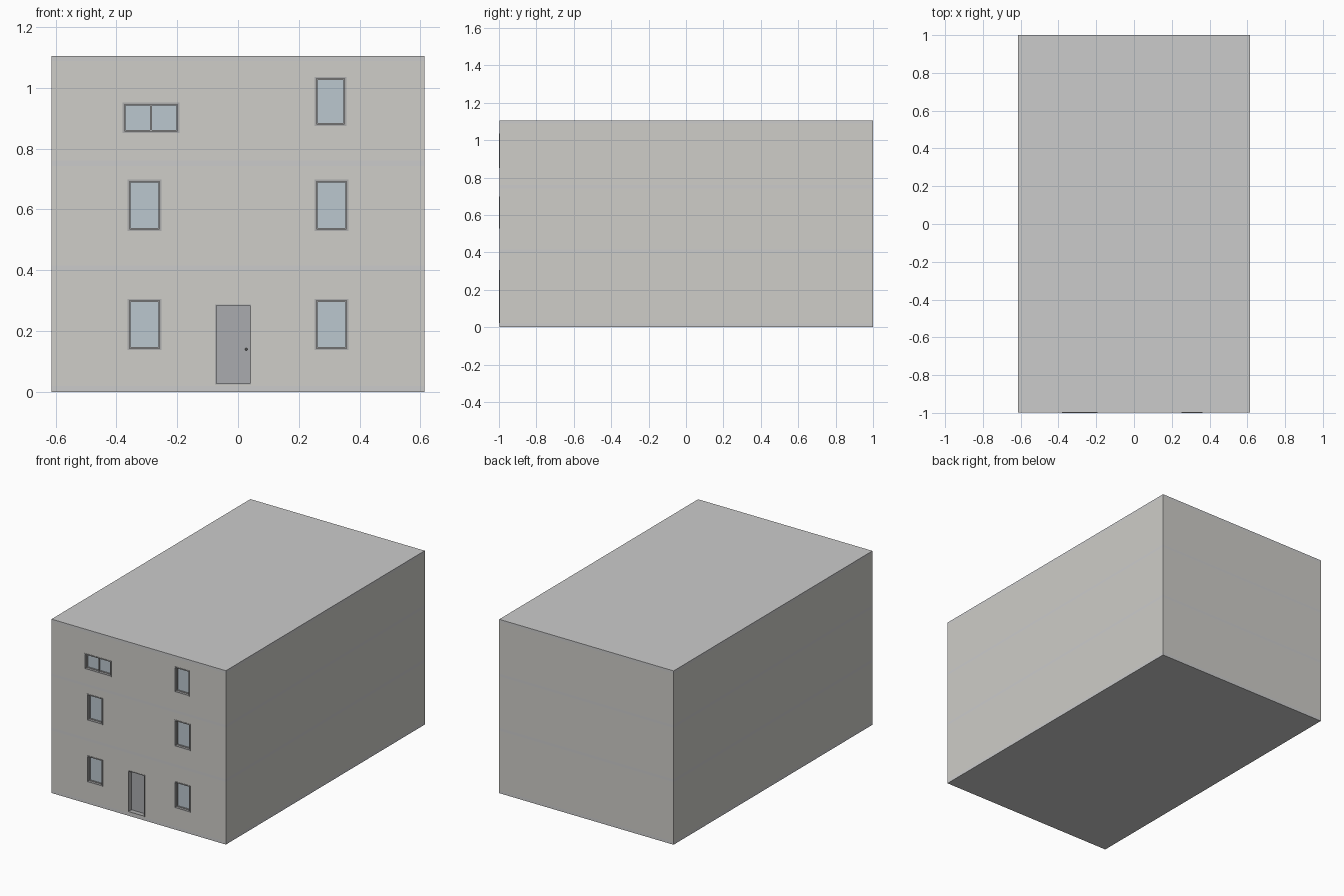
import bpy, bmesh

if "Cube" in bpy.data.objects:
    bpy.data.objects.remove(bpy.data.objects["Cube"])

W, D = 0.613, 1.0                      # half width, half depth
FRONT = -0.997                         # wall face; window frames stand proud to -1
T = 0.045                              # wall thickness
SLABS = [(0, 0.02), (0.398, 0.416), (0.743, 0.76), (1.088, 1.105)]


def material(name, rgb):
    m = bpy.data.materials.new(name)
    m.diffuse_color = (*rgb, 1)
    m.use_nodes = True
    m.node_tree.nodes["Principled BSDF"].inputs["Base Color"].default_value = m.diffuse_color
    return m


WALL = material("plaster", (0.62, 0.61, 0.58))
SLAB = material("concrete", (0.56, 0.56, 0.55))
FRAME = material("frame_grey", (0.42, 0.42, 0.42))
GLASS = material("glass_blue", (0.50, 0.57, 0.62))
DOOR = material("door_grey", (0.40, 0.41, 0.43))
METAL = material("dark_metal", (0.15, 0.15, 0.15))


def boxes(name, spans, mat=None):
    """One object made of boxes given as (x0, x1, y0, y1, z0, z1)."""
    bm = bmesh.new()
    for x0, x1, y0, y1, z0, z1 in spans:
        vs = bmesh.ops.create_cube(bm, size=1)["verts"]
        for v in vs:
            v.co = (x0 if v.co.x < 0 else x1,
                    y0 if v.co.y < 0 else y1,
                    z0 if v.co.z < 0 else z1)
    me = bpy.data.meshes.new(name)
    bm.to_mesh(me)
    bm.free()
    ob = bpy.data.objects.new(name, me)
    bpy.context.collection.objects.link(ob)
    if mat:
        me.materials.append(mat)
    return ob


def border(x0, x1, z0, z1, w, y0, y1):
    """Four bars of a rectangular frame."""
    return [(x0, x0 + w, y0, y1, z0, z1), (x1 - w, x1, y0, y1, z0, z1),
            (x0 + w, x1 - w, y0, y1, z0, z0 + w), (x0 + w, x1 - w, y0, y1, z1 - w, z1)]


# Openings per storey: x0, x1, z0, z1
left, right = (-0.363, -0.252), (0.252, 0.363)
windows = [[(*left, 0.137, 0.306), (*right, 0.137, 0.306)],
           [(*left, 0.529, 0.698), (*right, 0.529, 0.698)],
           [(-0.38, -0.193, 0.851, 0.951), (0.252, 0.357, 0.874, 1.036)]]
door = (-0.075, 0.043, 0.024, 0.288)

# Floor and roof slabs
for i, (z0, z1) in enumerate(SLABS):
    boxes(f"slab_{i}", [(-W, W, FRONT, D, z0, z1)], SLAB)

# Storey walls, with the front wall cut for its openings
for i in range(3):
    z0, z1 = SLABS[i][1], SLABS[i + 1][0]
    boxes(f"side_and_back_walls_{i}",
          [(-W, -W + T, FRONT + T, D, z0, z1), (W - T, W, FRONT + T, D, z0, z1),
           (-W + T, W - T, D - T, D, z0, z1)], WALL)
    front = boxes(f"front_wall_{i}", [(-W, W, FRONT, FRONT + T, z0, z1)], WALL)
    holes = windows[i] + ([door] if i == 0 else [])
    cutter = boxes(f"opening_cutter_{i}",
                   [(a, b, FRONT - 0.1, FRONT + 0.1, c, d) for a, b, c, d in holes])
    cutter.hide_render = True
    cutter.hide_viewport = True
    cut = front.modifiers.new("openings", "BOOLEAN")
    cut.operation = "DIFFERENCE"
    cut.object = cutter

# Windows: outer frame, inner sash and glass
for i, storey in enumerate(windows):
    for side, (a, b, c, d) in zip(("left", "right"), storey):
        f, s = 0.006, 0.004
        bars = border(a, b, c, d, f, -1.0, FRONT + 0.04)
        bars += border(a + f, b - f, c + f, d - f, s, FRONT + 0.012, FRONT + 0.032)
        if b - a > 0.15:               # wide window has a centre mullion
            m = (a + b) / 2
            bars.append((m - 0.003, m + 0.003, FRONT + 0.008, FRONT + 0.032, c + f, d - f))
        boxes(f"window_frame_{side}_{i}", bars, FRAME)
        boxes(f"window_glass_{side}_{i}",
              [(a + f, b - f, FRONT + 0.018, FRONT + 0.024, c + f, d - f)], GLASS)

# Door: frame, leaf and handle
a, b, c, d = door
boxes("door_frame", border(a, b, c, d, 0.004, -0.999, FRONT + T), FRAME)
boxes("door_leaf", [(a + 0.004, b - 0.004, FRONT + 0.028, FRONT + 0.038, c + 0.004, d - 0.004)], DOOR)
bpy.ops.mesh.primitive_uv_sphere_add(segments=12, ring_count=8, radius=0.004,
                                     location=(0.027, FRONT + 0.023, 0.14))
knob = bpy.context.object
knob.name = "door_knob"
knob.data.materials.append(METAL)
bpy.ops.object.shade_smooth_by_angle()
